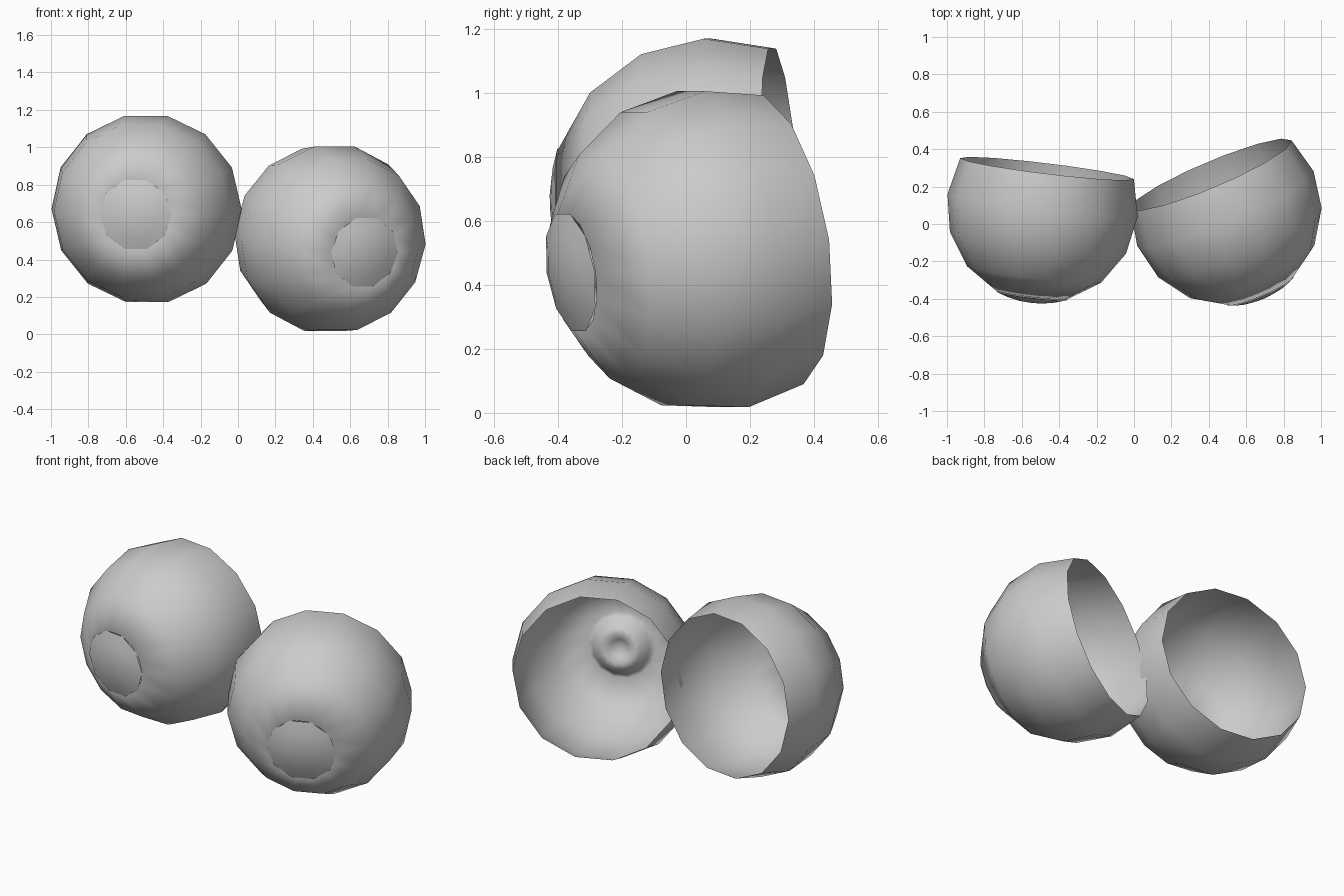
import bpy
import bmesh
from math import sin, cos, radians, tau
from mathutils import Vector, Matrix

cube = bpy.data.objects.get("Cube")
if cube:
    bpy.data.objects.remove(cube, do_unlink=True)

GREY = (0.6, 0.6, 0.6, 1.0)
grey = bpy.data.materials.new("plain grey")
grey.use_nodes = True
grey.diffuse_color = GREY
grey.node_tree.nodes["Principled BSDF"].inputs["Base Color"].default_value = GREY

RADIUS = 0.512


def arc(angles):
    """Points (radius, depth) on the ball, angles measured from the gaze axis."""
    return [(RADIUS * sin(radians(a)), RADIUS * cos(radians(a))) for a in angles]


def lathe(name, profile, sides, centre, gaze):
    """Revolve a profile that ends on the axis, then aim it along the gaze."""
    bm = bmesh.new()
    rings = [[bm.verts.new((r * cos(tau * i / sides), r * sin(tau * i / sides), d))
              for i in range(sides)] for r, d in profile[:-1]]
    tip = bm.verts.new((0, 0, profile[-1][1]))
    for i in range(sides):
        j = (i + 1) % sides
        for low, high in zip(rings, rings[1:]):
            bm.faces.new((low[i], low[j], high[j], high[i]))
        bm.faces.new((rings[-1][i], rings[-1][j], tip))
    for face in bm.faces:
        face.smooth = True
    mesh = bpy.data.meshes.new(name)
    bm.to_mesh(mesh)
    bm.free()
    mesh.materials.append(grey)
    obj = bpy.data.objects.new(name, mesh)
    bpy.context.collection.objects.link(obj)
    turn = Vector(gaze).to_track_quat('Z', 'Y').to_matrix().to_4x4()
    obj.matrix_world = Matrix.Translation(centre) @ turn
    return obj


# Open-backed shell, with the iris ring sunk inward around a pupil pit
shell = arc((114, 91, 68, 45, 22)) + [
    (0.16, 0.44), (0.12, 0.39), (0.085, 0.38), (0.05, 0.405), (0, 0.425)]
# Shallow lens that covers the iris
lens = [(r, d + 0.004) for r, d in arc((22.3, 15, 8, 0))]

eyes = {
    "right": ((-0.49, 0.09, 0.67), (-0.12, -0.99, -0.06)),
    "left": ((0.492, 0.075, 0.51), (0.385, -0.91, -0.148)),
}
for side, (centre, gaze) in eyes.items():
    lathe(side + "_eyeball", shell, 14, centre, gaze)
    lathe(side + "_cornea", lens, 10, centre, gaze)
